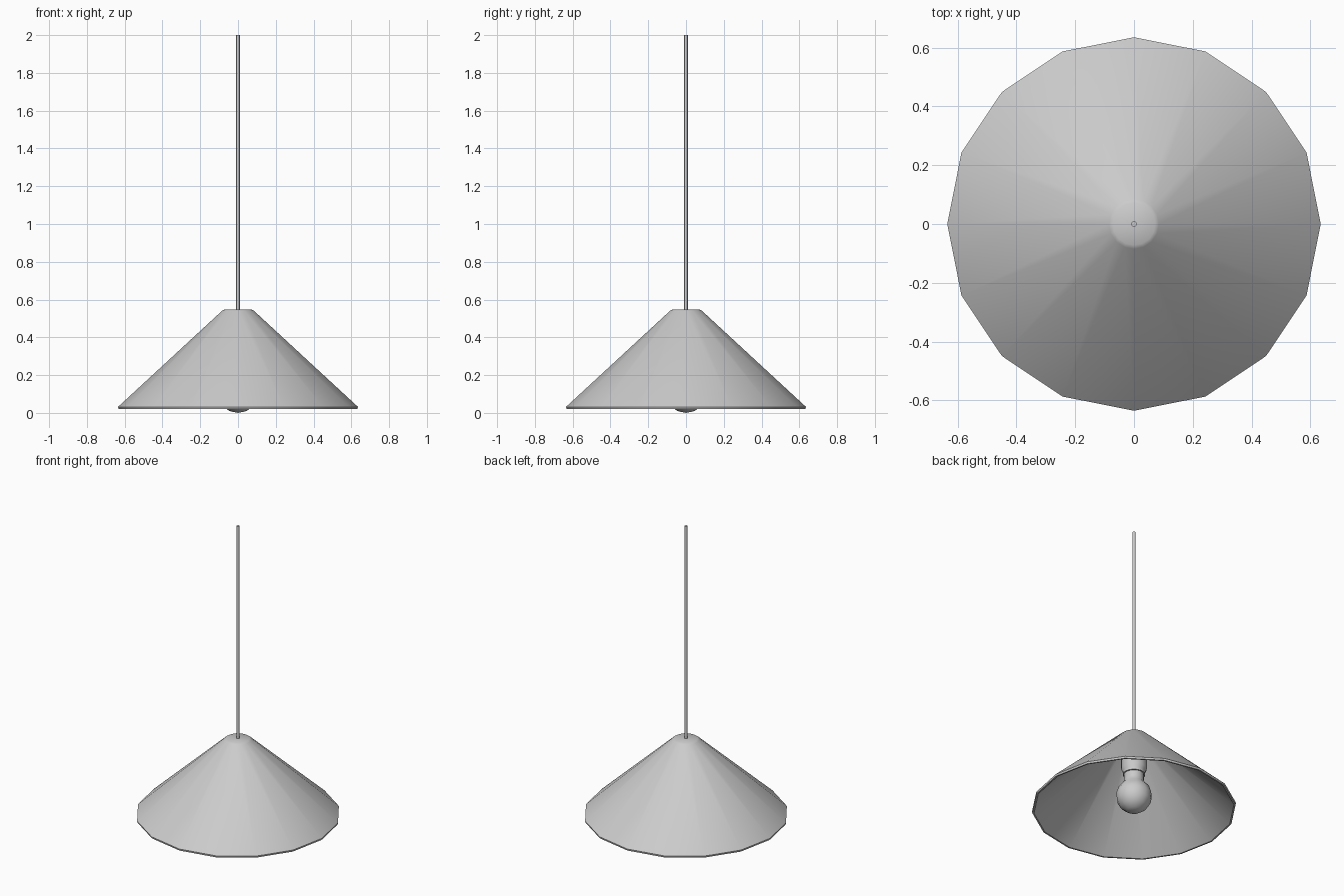
import bpy, bmesh, math

cube = bpy.data.objects.get("Cube")
if cube:
    bpy.data.objects.remove(cube, do_unlink=True)

grey = bpy.data.materials.new("light grey")
grey.use_nodes = True
colour = (0.6, 0.6, 0.6, 1)
grey.diffuse_color = colour
grey.node_tree.nodes["Principled BSDF"].inputs["Base Color"].default_value = colour


def lathe(name, profile, sides, angle=35):
    """Turn a list of (radius, height) points around z; radius 0 closes an end."""
    bm = bmesh.new()
    rings = []
    for r, z in profile:
        count = sides if r else 1
        rings.append([bm.verts.new((r * math.cos(math.tau * i / sides),
                                    r * math.sin(math.tau * i / sides), z))
                      for i in range(count)])
    for a, b in zip(rings, rings[1:]):
        for i in range(sides):
            j = (i + 1) % sides
            corners = [a[i % len(a)], a[j % len(a)], b[j % len(b)], b[i % len(b)]]
            bm.faces.new(list(dict.fromkeys(corners)))
    bmesh.ops.recalc_face_normals(bm, faces=bm.faces)
    mesh = bpy.data.meshes.new(name)
    bm.to_mesh(mesh)
    bm.free()
    obj = bpy.data.objects.new(name, mesh)
    bpy.context.collection.objects.link(obj)
    mesh.materials.append(grey)
    bpy.ops.object.select_all(action='DESELECT')
    obj.select_set(True)
    bpy.context.view_layer.objects.active = obj
    bpy.ops.object.shade_smooth_by_angle(angle=math.radians(angle))
    return obj


# Conical shade with a thin wall and a flat cap
lathe("shade", [(0, 0.548), (0.072, 0.548), (0.085, 0.54), (0.635, 0.032),
                (0.632, 0.02), (0.622, 0.02), (0.075, 0.525), (0, 0.525)], 16)

# Hanging cable
lathe("cable", [(0, 0.54), (0.01, 0.54), (0.01, 2), (0, 2)], 8, 60)

# Bulb holder with a stepped lower lip
lathe("socket", [(0, 0.53), (0.08, 0.53), (0.08, 0.305), (0.07, 0.285),
                 (0.07, 0.265), (0, 0.265)], 16)

# Bulb: round globe running up into a neck
globe = 0.1125
profile = [(0, 0)]
for step in range(1, 7):
    a = math.radians(24 * step)
    profile.append((globe * math.sin(a), globe * (1 - math.cos(a))))
profile += [(0.062, 0.23), (0.062, 0.27), (0, 0.27)]
lathe("bulb", profile, 12, 50)
